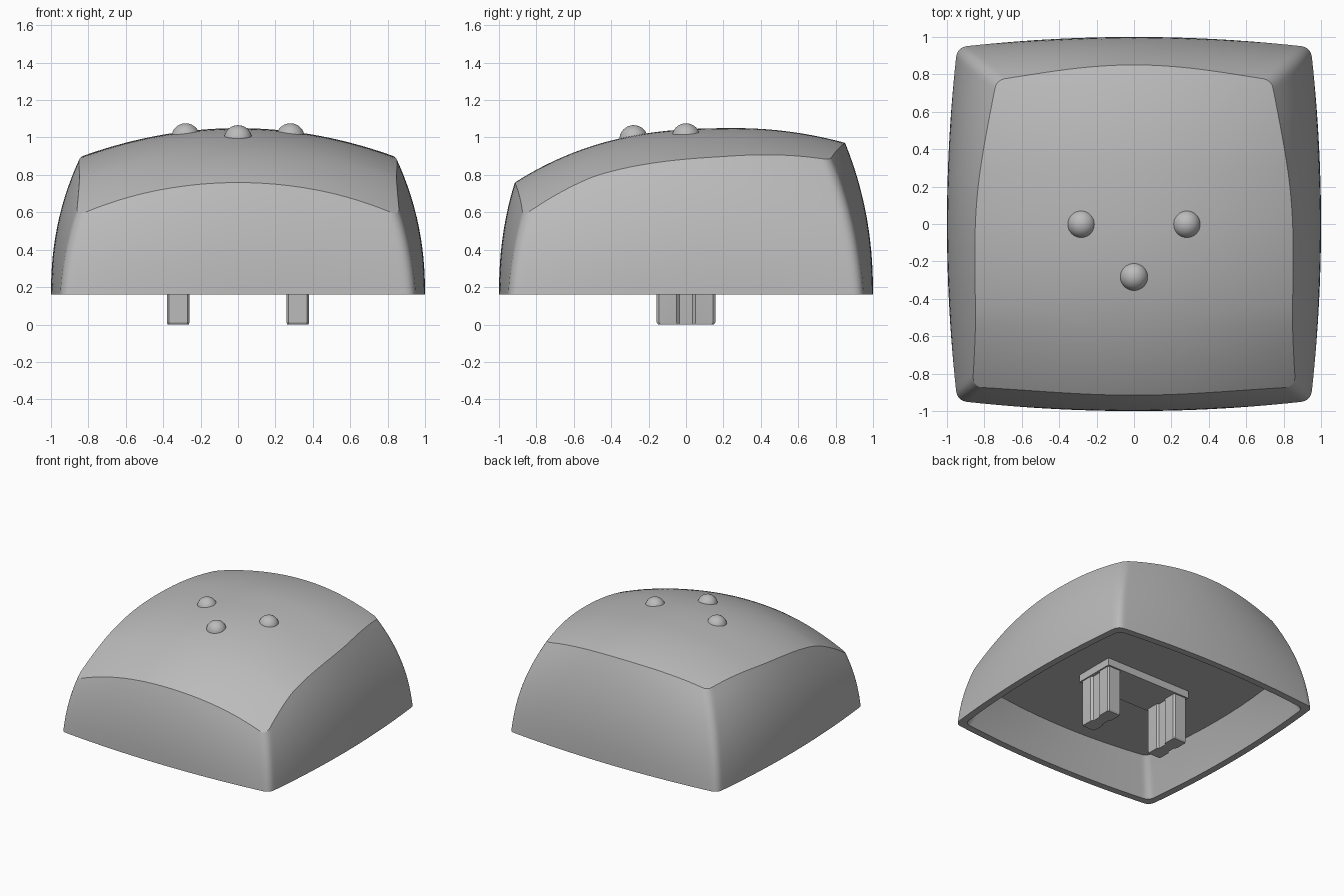
import bpy, bmesh, math

if "Cube" in bpy.data.objects:
    bpy.data.objects.remove(bpy.data.objects["Cube"], do_unlink=True)

RIM, CEILING, PLATE_BOTTOM = 0.16, 0.44, 0.38
N = 24          # grid steps from the middle to each edge
LEVELS = 14     # rings up the outer wall

grey = bpy.data.materials.new("plain grey")
grey.use_nodes = True
grey.diffuse_color = (0.5, 0.5, 0.5, 1)
grey.node_tree.nodes["Principled BSDF"].inputs["Base Color"].default_value = (0.5, 0.5, 0.5, 1)


def make_object(name, bm, angle=25):
    bmesh.ops.recalc_face_normals(bm, faces=bm.faces)
    mesh = bpy.data.meshes.new(name)
    bm.to_mesh(mesh)
    bm.free()
    mesh.materials.append(grey)
    obj = bpy.data.objects.new(name, mesh)
    bpy.context.collection.objects.link(obj)
    bpy.ops.object.select_all(action="DESELECT")
    obj.select_set(True)
    bpy.context.view_layer.objects.active = obj
    bpy.ops.object.shade_smooth_by_angle(angle=math.radians(angle))
    return obj


# Cap shape: domed top height and bowed, inward-leaning walls
def top_height(x, y):
    d = y - 0.27
    drop = 0.187 * (-d) ** 2.6 if d < 0 else 0.234 * d * d
    dome = 0.222 - 0.02 * y + 0.1 * max(0, -y - 0.5)
    return 1.05 - drop - dome * x * x


def plan_point(a, b, z):
    t = max(0, (z - RIM) / 0.72)
    lean, bow = t ** 2.2, 0.055 + 0.06 * t
    x = a * (1 - 0.15 * lean - bow * b * b)
    y = b * (1 - (0.127 if b < 0 else 0.115) * lean - bow * a * a)
    return x, y, z


def rounded(a, b, radius=0.05):
    da, db = abs(a) - 1 + radius, abs(b) - 1 + radius
    if da > 0 and db > 0:
        s = max(da, db) / math.hypot(da, db)
        a = math.copysign(1 - radius + da * s, a)
        b = math.copysign(1 - radius + db * s, b)
    return a, b


def top_point(a, b):
    z = 0.9
    for _ in range(25):
        x, y, _z = plan_point(a, b, z)
        z = top_height(x, y)
    return plan_point(a, b, z)


def bridge(bm, lower, upper):
    n = len(lower)
    for i in range(n):
        j = (i + 1) % n
        bm.faces.new((lower[i], lower[j], upper[j], upper[i]))


# Hollow cap: top grid, outer wall, rim, inner wall and flat ceiling
bm = bmesh.new()
steps = [math.sin(math.pi / 2 * i / N) for i in range(-N, N + 1)]
M = len(steps) - 1
grid = [[bm.verts.new(top_point(*rounded(a, b))) for b in steps] for a in steps]
for i in range(M):
    for j in range(M):
        bm.faces.new((grid[i][j], grid[i + 1][j], grid[i + 1][j + 1], grid[i][j + 1]))
border = ([(i, 0) for i in range(M)] + [(M, j) for j in range(M)]
          + [(i, M) for i in range(M, 0, -1)] + [(0, j) for j in range(M, 0, -1)])
outline = [rounded(steps[i], steps[j]) for i, j in border]
upper = [grid[i][j] for i, j in border]
heights = [v.co.z for v in upper]
rings = []
for k in range(LEVELS):
    rings.append([bm.verts.new(plan_point(a, b, RIM + (h - RIM) * k / LEVELS))
                  for (a, b), h in zip(outline, heights)])
rings.append(upper)
for low, high in zip(rings, rings[1:]):
    bridge(bm, low, high)
previous = rings[0]
for k in range(5):
    f = k / 4
    s = 0.945 - 0.095 * f
    ring = []
    for a, b in outline:
        x, y, z = plan_point(a, b, RIM + (CEILING - RIM) * f)
        ring.append(bm.verts.new((x * s, y * s, z)))
    bridge(bm, previous, ring)
    previous = ring
bm.faces.new(previous)
make_object("cap_shell", bm)

# Mounting plate under the ceiling
bm = bmesh.new()
bmesh.ops.create_cube(bm, size=1)
for v in bm.verts:
    v.co = (v.co.x * 0.78, v.co.y * 0.34,
            CEILING + 0.01 if v.co.z > 0 else PLATE_BOTTOM)
make_object("mounting_plate", bm)

# Two grooved stems
quarter = [(0.045, 0.035), (0.06, 0.05), (0.06, 0.145), (0.05, 0.157)]
right_side = [(x, -y) for x, y in reversed(quarter)] + quarter
profile = right_side + [(-x, -y) for x, y in right_side]
for name, cx in (("left_stem", 0.32), ("right_stem", -0.32)):
    bm = bmesh.new()
    rings = [[bm.verts.new((cx + x * s, y * s, z)) for x, y in profile]
             for s, z in ((0.95, 0), (1, 0.012), (1, PLATE_BOTTOM + 0.01))]
    for low, high in zip(rings, rings[1:]):
        bridge(bm, low, high)
    bm.faces.new(rings[0])
    bm.faces.new(rings[-1])
    make_object(name, bm)

# Three raised round bumps on the top
for name, x, y, z in (("left_bump", 0.28, 0, 1.0), ("right_bump", -0.28, 0, 1.0),
                      ("front_bump", 0, -0.28, 0.99)):
    bm = bmesh.new()
    bmesh.ops.create_uvsphere(bm, u_segments=32, v_segments=16, radius=0.076)
    bmesh.ops.translate(bm, verts=bm.verts, vec=(x, y, z))
    make_object(name, bm, 40)
